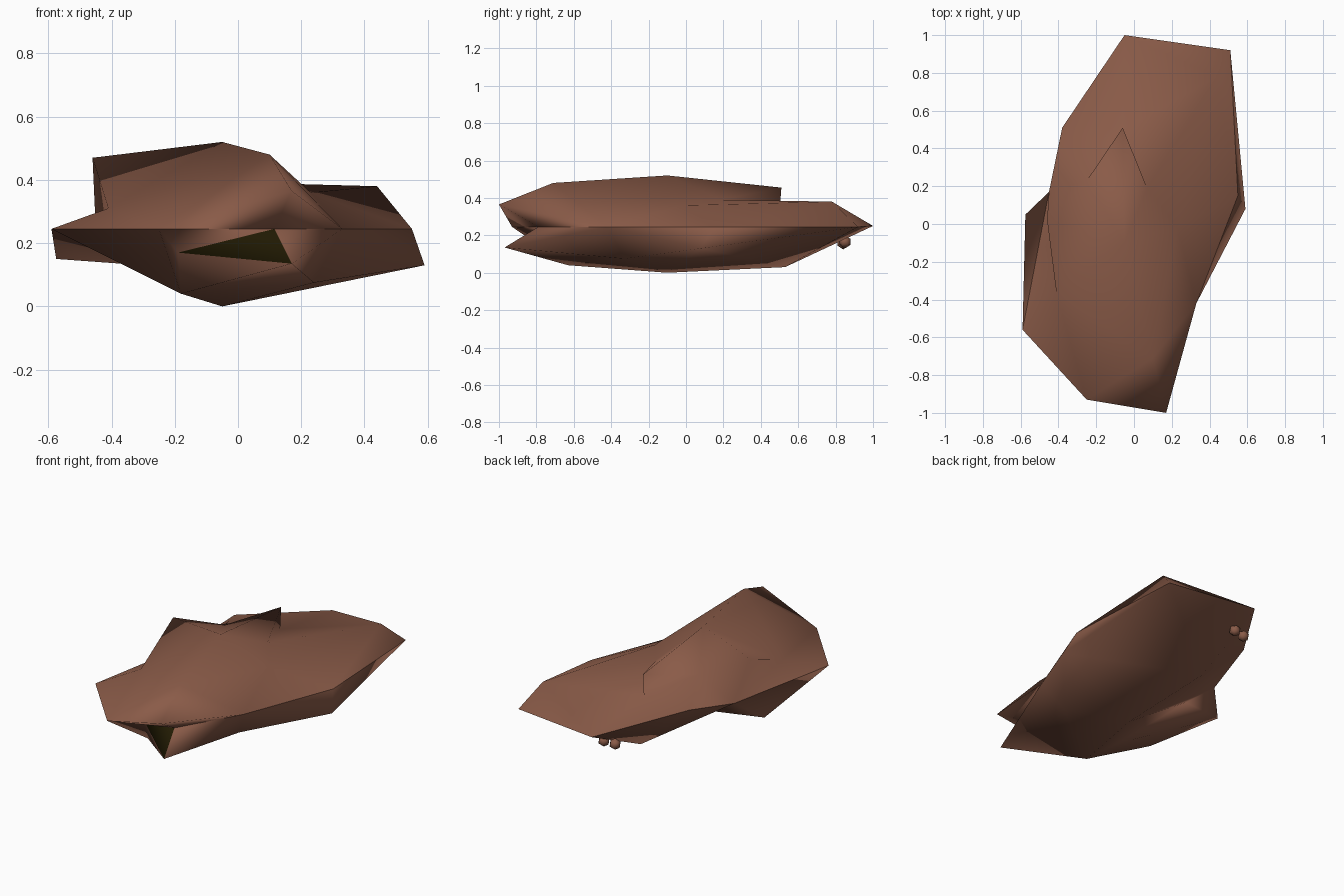
import bpy, bmesh
from mathutils import Vector

cube = bpy.data.objects.get("Cube")
if cube:
    bpy.data.objects.remove(cube, do_unlink=True)


def material(name, colour):
    m = bpy.data.materials.new(name)
    m.use_nodes = True
    m.diffuse_color = colour
    bsdf = next(n for n in m.node_tree.nodes if n.type == 'BSDF_PRINCIPLED')
    bsdf.inputs["Base Color"].default_value = colour
    bsdf.inputs["Roughness"].default_value = 0.9
    return m


brown = material("rock_brown", (0.255, 0.105, 0.065, 1))
dark = material("hollow_dark_olive", (0.016, 0.011, 0.001, 1))

# Corners of the irregular slab
corners = dict(
    # rim
    rim_left=(-.59, -.56, .245), rim_front=(-.25, -.93, .245),
    notch=(.115, -.79, .245), rim_right=(.33, -.42, .245),
    rim_side=(.55, .15, .245), rim_back=(.51, .92, .245),
    tail=(-.05, 1, .25), rim_rear=(-.38, .51, .32), rim_waist=(-.45, .17, .25),
    # upper side
    beak=(.17, -1, .365), brow=(.1, -.71, .48), summit=(-.05, -.1, .52),
    left_peak=(-.46, .02, .47), rear_peak=(-.06, .51, .455),
    ridge_start=(.23, -.02, .36), ridge_end=(.44, .78, .38),
    shoulder=(-.41, -.37, .31), saddle=(-.25, .23, .4),
    valley=(.07, .19, .39), fold=(-.06, .5, .32),
    # under side
    chin=(.17, -.97, .135), hollow=(-.19, -.66, .17), keel_front=(-.18, -.63, .04),
    keel=(-.05, -.1, 0), keel_back=(-.06, .53, .03), flank=(.24, -.33, .075),
    right_spur=(.59, .08, .13), left_spur=(-.575, .05, .15),
    left_fold=(-.3, -.5, .13), left_root=(-.3, .1, .13))

# Each hub is joined by a fan of faces to the closed ring around it
fans = dict(
    brow="rim_front beak rim_right ridge_start summit shoulder",
    left_peak="shoulder summit saddle rim_waist",
    fold="valley ridge_end tail rim_rear saddle rear_peak",
    rim_side="rim_right ridge_start ridge_end rim_back right_spur",
    notch="rim_front beak rim_right chin hollow",
    keel_front="rim_front hollow chin flank keel left_fold rim_left",
    keel_back="rim_back tail rim_rear rim_waist keel right_spur",
    left_spur="rim_left rim_waist left_root left_fold")
# Single faces that fill the gaps between the fans
patches = ["rim_left rim_front shoulder", "rim_left shoulder rim_waist",
           "saddle rim_rear rim_waist", "ridge_end rim_back tail",
           "rear_peak summit valley", "rear_peak saddle summit",
           "valley summit ridge_start", "valley ridge_start ridge_end",
           "flank chin rim_right", "flank rim_right right_spur",
           "flank right_spur keel", "rim_waist left_root keel",
           "left_root left_fold keel"]
# Crease between the upper and the under side
rim = ["rim_left", "rim_front", "notch", "rim_right", "rim_side",
       "rim_back", "tail", "rim_rear", "rim_waist"]


def finish(name, bm):
    bmesh.ops.recalc_face_normals(bm, faces=bm.faces)
    for f in bm.faces:
        f.smooth = True
    mesh = bpy.data.meshes.new(name)
    bm.to_mesh(mesh)
    bm.free()
    mesh.materials.append(brown)
    mesh.materials.append(dark)
    ob = bpy.data.objects.new(name, mesh)
    bpy.context.collection.objects.link(ob)


# Main rock
bm = bmesh.new()
v = {name: bm.verts.new(co) for name, co in corners.items()}
for hub, ring in fans.items():
    ring = ring.split()
    for a, b in zip(ring, ring[1:] + ring[:1]):
        face = bm.faces.new((v[hub], v[a], v[b]))
        if hub == "notch" and {a, b} == {"chin", "hollow"}:
            face.material_index = 1
for patch in patches:
    bm.faces.new([v[n] for n in patch.split()])
for a, b in zip(rim, rim[1:] + rim[:1]):
    bm.edges.get((v[a], v[b])).smooth = False
finish("rock_slab", bm)

# Small lumps on the underside of the tail
lumps = [((-.1, .84, .16), .035), ((-.03, .85, .165), .035)]
for i, (co, size) in enumerate(lumps):
    bm = bmesh.new()
    bmesh.ops.create_icosphere(bm, subdivisions=1, radius=size)
    for vert in bm.verts:
        vert.co += Vector(co)
    finish("tail_lump_%d" % (i + 1), bm)
